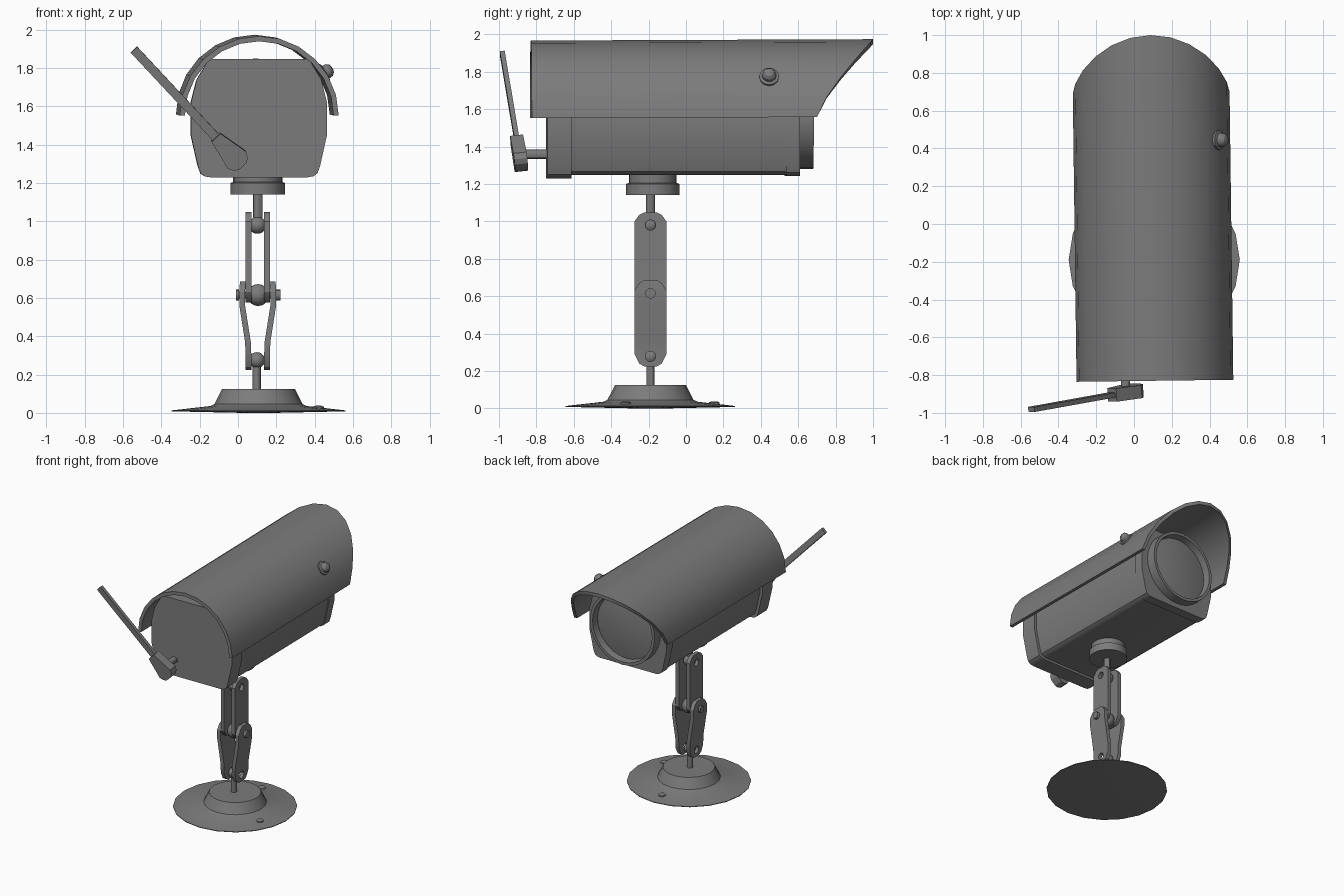
import bpy, bmesh, math
from mathutils import Matrix, Vector

if "Cube" in bpy.data.objects:
    bpy.data.objects.remove(bpy.data.objects["Cube"])

grey = bpy.data.materials.new("mid_grey")
grey.diffuse_color = (0.2, 0.2, 0.2, 1)
grey.use_nodes = True
grey.node_tree.nodes["Principled BSDF"].inputs["Base Color"].default_value = grey.diffuse_color

YAW = Matrix.Translation((0.10, 0, 0)) @ Matrix.Rotation(0.013, 4, 'Z')  # camera head frame
AX, AY = 0.103, -0.19                                                  # stand axis


def finish(name, bm, matrix=Matrix(), smooth=30):
    bmesh.ops.recalc_face_normals(bm, faces=bm.faces)
    bm.transform(matrix)
    mesh = bpy.data.meshes.new(name)
    bm.to_mesh(mesh)
    bm.free()
    ob = bpy.data.objects.new(name, mesh)
    bpy.context.collection.objects.link(ob)
    mesh.materials.append(grey)
    bpy.ops.object.select_all(action='DESELECT')
    bpy.context.view_layer.objects.active = ob
    ob.select_set(True)
    if smooth:
        bpy.ops.object.shade_smooth_by_angle(angle=math.radians(smooth))
    return ob


def loft(name, rings, matrix=Matrix(), smooth=30, closed=False):
    """Skin a row of equal-length closed rings; cap the ends or join them up."""
    bm = bmesh.new()
    rows = [[bm.verts.new(p) for p in r] for r in rings]
    n = len(rows[0])
    pairs = list(zip(rows, rows[1:])) + ([(rows[-1], rows[0])] if closed else [])
    for a, b in pairs:
        for i in range(n):
            j = (i + 1) % n
            bm.faces.new((a[i], a[j], b[j], b[i]))
    if not closed:
        bm.faces.new(rows[0])
        bm.faces.new(rows[-1])
    return finish(name, bm, matrix, smooth)


def lathe(name, profile, matrix=Matrix(), sides=20, smooth=30, closed=False):
    """Revolve (radius, height) points about local z."""
    rings = [[(r * math.cos(t), r * math.sin(t), z)
              for t in (2 * math.pi * i / sides for i in range(sides))] for r, z in profile]
    return loft(name, rings, matrix, smooth, closed)


def at(x, y, z, direction=(0, 0, 1)):
    return Matrix.Translation((x, y, z)) @ Vector(direction).to_track_quat('Z', 'Y').to_matrix().to_4x4()


def ball(name, x, z, r):
    bm = bmesh.new()
    bmesh.ops.create_uvsphere(bm, u_segments=16, v_segments=10, radius=r)
    return finish(name, bm, at(x, AY, z), 40)


# --- base plate, its screws and stem ---
lathe("base", [(0.08, 0), (0.453, 0.008), (0.453, 0.013), (0.25, 0.036), (0.23, 0.046),
               (0.19, 0.125)], at(0.107, AY, 0))
for deg in (90, -23):
    a = math.radians(deg)
    lathe("base_screw", [(0.028, 0.01), (0.028, 0.032), (0.015, 0.038)],
          at(0.107 + 0.34 * math.cos(a), AY + 0.34 * math.sin(a), 0), 12)
lathe("base_stem", [(0.022, 0.11), (0.022, 0.26)], at(0.097, AY, 0), 12)

# --- joint balls, pivot bolt and head stem ---
ball("lower_ball", 0.099, 0.275, 0.042)
ball("middle_ball", 0.105, 0.615, 0.057)
ball("upper_ball", 0.102, 0.98, 0.045)
lathe("pivot_bolt", [(0.028, -0.113), (0.028, -0.098), (0.018, -0.098), (0.018, 0.088),
                     (0.028, 0.088), (0.028, 0.118)], at(AX, AY, 0.615, (1, 0, 0)), 12)
lathe("head_stem", [(0.021, 0.98), (0.021, 1.02), (0.025, 1.02), (0.025, 1.16)], at(AX, AY, 0), 12)


# --- arm plates, drilled at the ball joints ---
def arm_plate(name, rows, side, hole_z):
    """rows: z, half width, distance of inner face from the stand axis."""
    t = 0.03
    rings = [[(side * d, -w, z), (side * (d + t), -w, z), (side * (d + t), w, z), (side * d, w, z)]
             for z, w, d in rows]
    ob = loft(name, rings, at(AX, AY, 0), 30)
    cutter = lathe("hole_cutter", [(0.028, -0.2), (0.028, 0.2)],
                   at(AX, AY, hole_z, (1, 0, 0)), 14, 0)
    cutter.hide_render = True
    mod = ob.modifiers.new("hole", 'BOOLEAN')
    mod.operation = 'DIFFERENCE'
    mod.solver = 'EXACT'
    mod.object = cutter
    bpy.context.view_layer.objects.active = ob
    bpy.ops.object.modifier_apply(modifier="hole")
    bpy.data.objects.remove(cutter)


for s in (-1, 1):
    arm_plate("upper_arm", [(0.575, 0.035, 0.033), (0.59, 0.06, 0.033), (0.63, 0.085, 0.033),
                            (1.0, 0.085, 0.033), (1.035, 0.06, 0.033), (1.048, 0.035, 0.033)], s, 0.98)
    arm_plate("lower_arm", [(0.225, 0.035, 0.033), (0.24, 0.06, 0.033), (0.29, 0.085, 0.033),
                            (0.37, 0.085, 0.036), (0.56, 0.085, 0.066), (0.63, 0.085, 0.066),
                            (0.67, 0.06, 0.064), (0.685, 0.035, 0.062)], s, 0.278)

# --- mounting disc under the camera ---
lathe("mount_disc", [(0.143, 1.14), (0.143, 1.2), (0.128, 1.205), (0.128, 1.27)],
      at(AX, -0.178, 0), 24)

# --- camera housing: main body with a slightly larger cap at each end ---
HALF = [(0.26, 1.848), (0.325, 1.74), (0.355, 1.62), (0.355, 1.45), (0.318, 1.285),
        (0.305, 1.25), (0.283, 1.235), (0.255, 1.23)]
OUTLINE = HALF + [(-x, z) for x, z in reversed(HALF)]


def section(y, k):
    return [(x * k, y, 1.54 + (z - 1.54) * k) for x, z in OUTLINE]


loft("housing_body", [section(-0.63, 0.94), section(0.55, 0.94)], YAW)
loft("rear_cap", [section(-0.745, 1), section(-0.615, 1)], YAW)
loft("front_cap", [section(0.53, 0.96), section(0.605, 0.96)], YAW)

# --- lens ring and recessed, slightly domed glass ---
lens = YAW @ at(0, 0, 1.565, (0, 1, 0))
lathe("lens_ring", [(0.285, 0.59), (0.285, 0.68), (0.262, 0.68), (0.25, 0.59)], lens, 32,
      closed=True)
lathe("lens_glass", [(0.256, 0.6), (0.256, 0.625), (0.17, 0.64), (0.08, 0.648), (0.02, 0.65)],
      lens, 32)

# --- arched sun hood with a swept-out brow ---
rings = []
for i in range(13):
    a = math.pi * i / 12
    c, s = math.cos(a), math.sin(a)
    front = 0.695 + 0.305 * max(s, 0) ** 1.3
    ring = []
    for r, y in ((0.415, -0.83), (0.415, front), (0.388, front), (0.388, -0.83)):
        ring.append((r * c, y, 1.555 + r * s + 0.004 * y))
    rings.append(ring)
loft("sun_hood", rings, YAW, 35)

# --- hood knob on the right side ---
n = Vector((math.cos(math.radians(31)), 0, math.sin(math.radians(31))))
p = Vector((0, 0.44, 1.56)) + n * 0.375
lathe("hood_knob", [(0.02, -0.03), (0.02, 0.02), (0.053, 0.03), (0.053, 0.045), (0.038, 0.05),
                    (0.036, 0.07), (0.024, 0.085), (0.008, 0.09)], YAW @ at(*p, n), 12)

# --- antenna: stem, tapered flat block and rod ---
lathe("antenna_stem", [(0.034, 0), (0.034, 0.012), (0.025, 0.012), (0.025, 0.15)],
      at(-0.045, -0.735, 1.358, (0, -1, 0)), 12)
u = Vector((-0.5, -0.09, 0.535)).normalized()
nrm = Vector((-0.06, 1, 0.11))
nrm = (nrm - u * nrm.dot(u)).normalized()
side = nrm.cross(u)
frame = Matrix.Translation((-0.045, -0.892, 1.363)) @ Matrix((u, side, nrm)).transposed().to_4x4()
block = [(0.105, 0.032), (-0.055, 0.065), (-0.085, 0.05), (-0.1, 0.025)]
block += [(a, -b) for a, b in reversed(block)]
loft("antenna_block", [[(a, b, h) for a, b in block] for h in (-0.035, 0.035)], frame)
loft("antenna_rod", [[(a, -0.023, -0.013), (a, 0.023, -0.013), (a, 0.023, 0.013), (a, -0.023, 0.013)]
                     for a in (0.09, 0.735)], frame)
